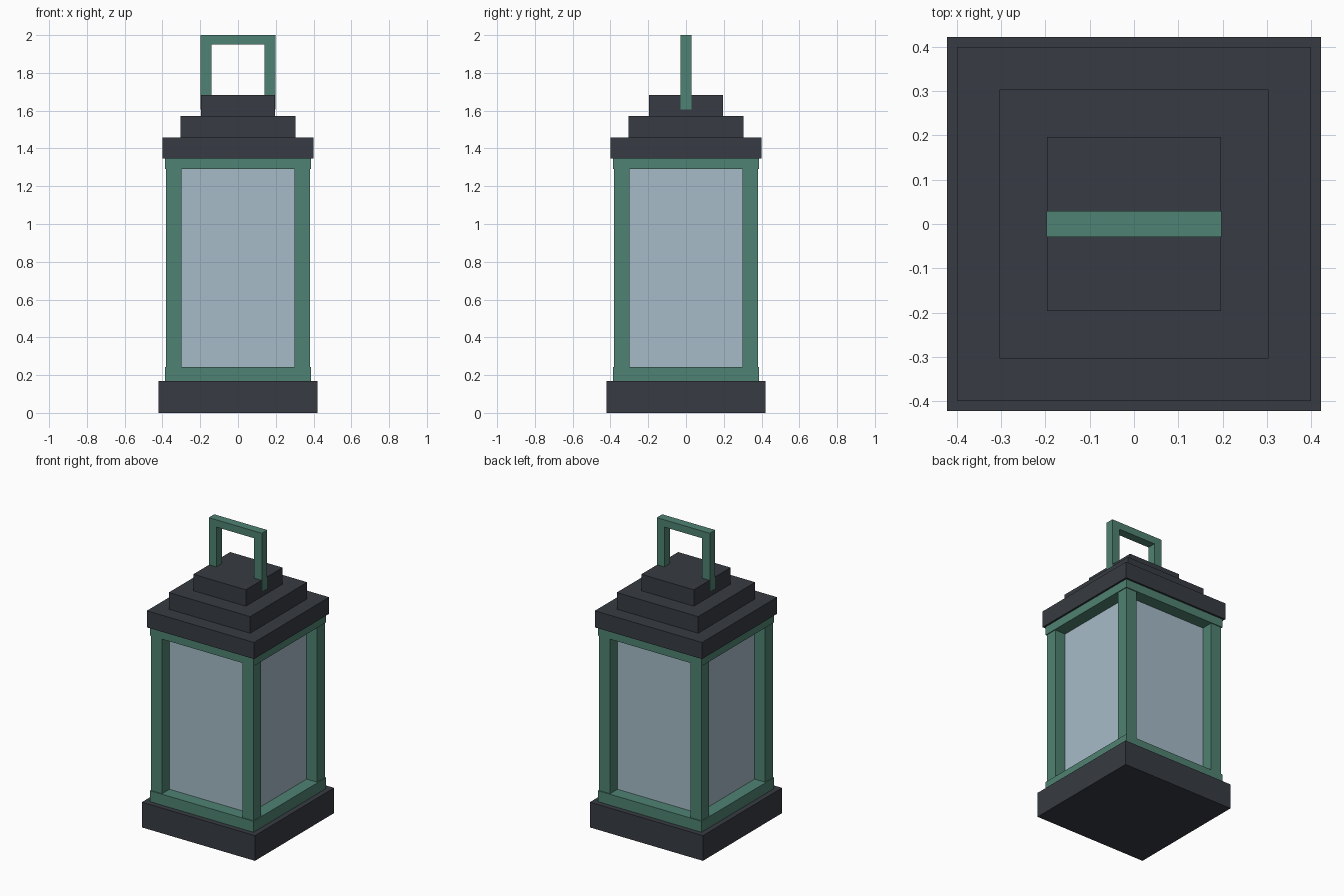
import bpy
import bmesh

default = bpy.data.objects.get("Cube")
if default:
    bpy.data.objects.remove(default, do_unlink=True)


def make_material(name, rgb):
    mat = bpy.data.materials.new(name)
    mat.use_nodes = True
    color = (*rgb, 1.0)
    mat.diffuse_color = color
    shader = next(n for n in mat.node_tree.nodes if n.type == 'BSDF_PRINCIPLED')
    shader.inputs["Base Color"].default_value = color
    return mat


def boxes(name, mat, *extents):
    """One flat-shaded object from boxes given as (low corner, high corner)."""
    bm = bmesh.new()
    for low, high in extents:
        verts = bmesh.ops.create_cube(bm, size=1.0)["verts"]
        for v in verts:
            v.co = [(a + b) / 2 + c * (b - a) for a, b, c in zip(low, high, v.co)]
    mesh = bpy.data.meshes.new(name)
    bm.to_mesh(mesh)
    bm.free()
    mesh.materials.append(mat)
    obj = bpy.data.objects.new(name, mesh)
    bpy.context.collection.objects.link(obj)
    return obj


def slab(name, mat, half, z0, z1):
    return boxes(name, mat, ((-half, -half, z0), (half, half, z1)))


dark = make_material("dark slate metal", (0.038, 0.044, 0.054))
green = make_material("green painted frame", (0.078, 0.223, 0.168))
glass = make_material("pale blue glass", (0.381, 0.497, 0.578))

BASE_TOP, SILL_TOP, HEAD_BOTTOM, ROOF_BOTTOM = 0.17, 0.244, 1.29, 1.347

# Base and stepped roof
slab("base", dark, 0.422, 0, BASE_TOP)
slab("roof_lower_step", dark, 0.4, ROOF_BOTTOM, 1.459)
slab("roof_middle_step", dark, 0.304, 1.459, 1.571)
slab("roof_top_step", dark, 0.196, 1.571, 1.682)

# Frame rails, slightly wider than the posts, and the glass between them
slab("bottom_rail", green, 0.387, BASE_TOP, SILL_TOP)
slab("top_rail", green, 0.387, HEAD_BOTTOM, ROOF_BOTTOM)
slab("glass_panes", glass, 0.302, SILL_TOP, HEAD_BOTTOM)

# Corner posts
for x_name, sx in (("right", -1), ("left", 1)):
    for y_name, sy in (("front", -1), ("back", 1)):
        xs = sorted((sx * 0.3, sx * 0.381))
        ys = sorted((sy * 0.3, sy * 0.381))
        boxes(f"{y_name}_{x_name}_post", green,
              ((xs[0], ys[0], SILL_TOP), (xs[1], ys[1], HEAD_BOTTOM)))

# Carrying handle: two legs sunk into the roof and a crossbar
OUT, IN, DEPTH, BAR = 0.198, 0.141, 0.029, 1.951
boxes("handle", green,
      ((-OUT, -DEPTH, 1.607), (-IN, DEPTH, BAR)),
      ((IN, -DEPTH, 1.607), (OUT, DEPTH, BAR)),
      ((-OUT, -DEPTH, BAR), (OUT, DEPTH, 2.0)))
